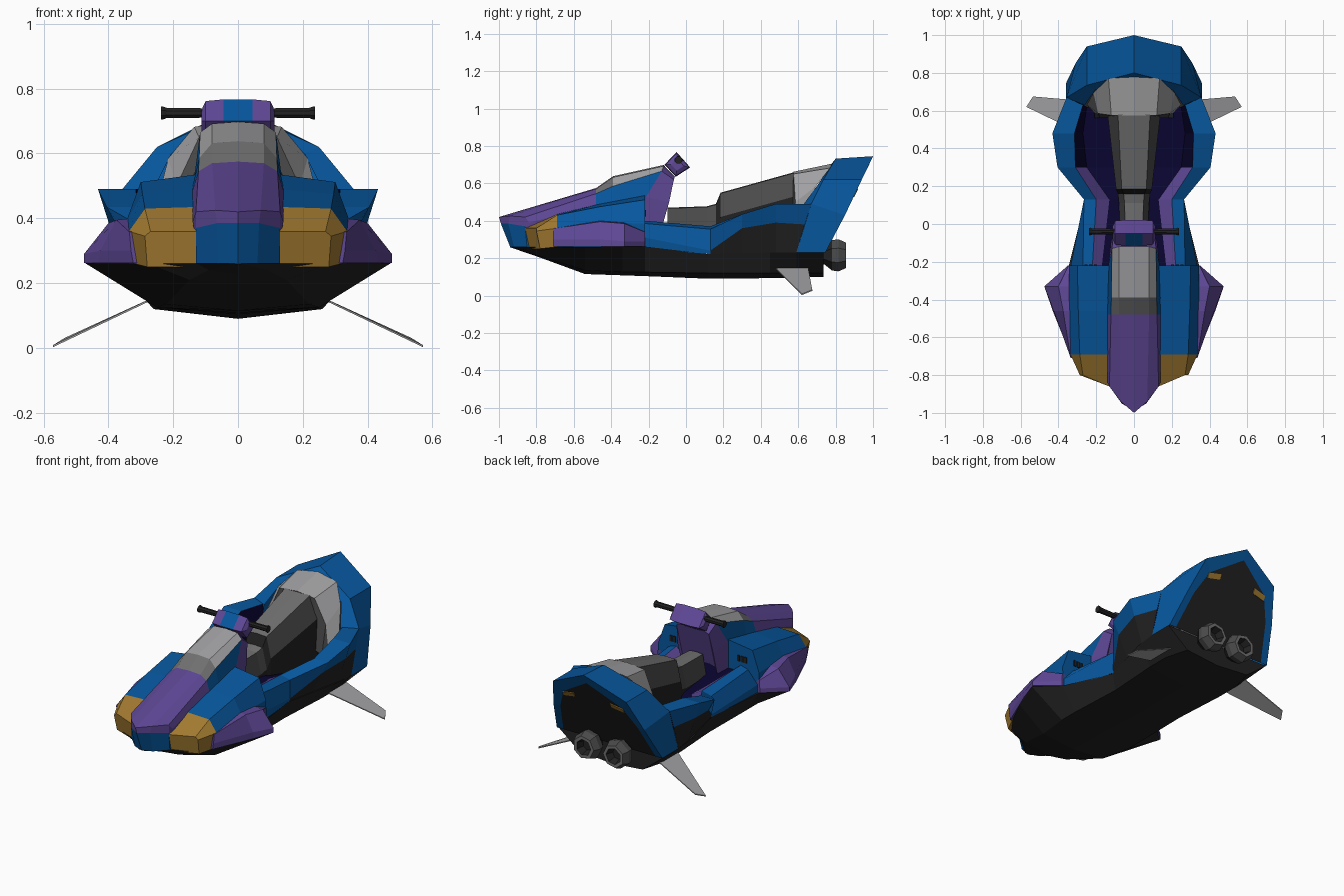
import bpy, bmesh, math
from mathutils import Vector

def mat(name, r, g, b):
    m = bpy.data.materials.new(name)
    m.diffuse_color = (r, g, b, 1)
    return m

BLUE = mat("blue", .002, .095, .34)
PURPLE = mat("purple", .112, .063, .30)
ORANGE = mat("amber", .36, .195, .03)
BLACK = mat("black", .016, .016, .016)
DARK = mat("dark grey", .07, .07, .07)
LIGHT = mat("light grey", .36, .36, .37)
GREY = mat("mid grey", .16, .16, .165)
NAVY = mat("navy", .003, .0015, .03)

def loft(name, secs, mats, rule=lambda i, j: 0, ring=False, caps=False, mirror=True):
    """Skin a row of equal-length sections, optionally mirrored over x = 0."""
    bm = bmesh.new()
    for s in ((1, -1) if mirror else (1,)):
        vs = [[bm.verts.new((p[0] * s, p[1], p[2])) for p in sec] for sec in secs]
        n = len(secs[0])
        for i in range(len(secs) - 1):
            for j in range(n if ring else n - 1):
                k = (j + 1) % n
                f = bm.faces.new((vs[i][j], vs[i][k], vs[i + 1][k], vs[i + 1][j]))
                f.material_index = rule(i, j)
        if caps:
            for e, i in ((0, 0), (-1, len(secs) - 2)):
                bm.faces.new(vs[e]).material_index = rule(i, 0)
    bmesh.ops.remove_doubles(bm, verts=bm.verts, dist=.0005)
    bmesh.ops.recalc_face_normals(bm, faces=bm.faces)
    me = bpy.data.meshes.new(name)
    bm.to_mesh(me)
    bm.free()
    for m in mats:
        me.materials.append(m)
    ob = bpy.data.objects.new(name, me)
    bpy.context.collection.objects.link(ob)
    return ob

def at_y(y, pts):
    return [(x, y, z) for x, z in pts]

def plate(name, c, u, v, t, m):
    """Thin mirrored plate: centre, two half-edge vectors, thickness vector."""
    c, u, v, t = map(Vector, (c, u, v, t))
    base = [c - u - v, c + u - v, c + u + v, c - u + v]
    loft(name, [[p - t for p in base], [p + t for p in base]], [m], ring=True, caps=True)

# hull: y, edge x, edge z, chine x, chine z, keel z
hull = [(-.94, .02, .26, .01, .26, .258), (-.85, .125, .26, .09, .24, .227),
        (-.78, .275, .26, .15, .21, .203),
        (-.54, .395, .26, .22, .135, .115), (-.34, .472, .262, .25, .125, .108),
        (-.22, .345, .262, .25, .125, .104), (.12, .26, .222, .24, .12, .09),
        (.45, .345, .23, .26, .12, .093), (.59, .36, .23, .26, .12, .096),
        (.735, .36, .23, .22, .12, .10)]
loft("hull", [at_y(y, [(0, kz), (cx, cz), (ex, ez), (0, ez)])
              for y, ex, ez, cx, cz, kz in hull], [BLACK], caps=True)

# front pods with amber noses
pod = [[(.12, -.84, .25), (.28, -.78, .25), (.287, -.80, .345), (.27, -.80, .36), (.13, -.86, .36)],
       at_y(-.69, [(.12, .26), (.32, .26), (.337, .36), (.287, .43), (.13, .435)]),
       at_y(-.46, [(.12, .26), (.34, .26), (.345, .39), (.295, .475), (.13, .49)]),
       at_y(-.22, [(.12, .26), (.34, .26), (.345, .385), (.30, .512), (.13, .535)])]
loft("front_pods", pod, [ORANGE, BLUE], lambda i, j: int(i > 0), ring=True, caps=True)

# purple side sponsons
loft("side_sponsons", [
    at_y(-.71, [(.32, .36), (.335, .358), (.33, .30), (.323, .262), (.30, .262)]),
    at_y(-.46, [(.33, .40), (.375, .395), (.425, .30), (.43, .262), (.30, .262)]),
    at_y(-.33, [(.33, .39), (.40, .385), (.475, .29), (.475, .262), (.30, .262)]),
    at_y(-.22, [(.33, .345), (.347, .34), (.35, .29), (.35, .262), (.30, .262)])],
    [PURPLE], ring=True, caps=True)

# nose ridge, windshield and steering pillar in one skin
cowl = [
    [(0, -.94, .26), (.06, -.92, .26), (.13, -.85, .26), (.13, -.83, .26), (.13, -.80, .26)],
    [(0, -.99, .385), (.065, -.95, .385), (.13, -.86, .37), (.13, -.83, .34), (.13, -.80, .30)],
    [(0, -1, .42), (.07, -.94, .425), (.13, -.86, .42), (.14, -.84, .39), (.135, -.80, .36)],
    at_y(-.48, [(0, .575), (.08, .57), (.122, .545), (.142, .48), (.135, .40)]),
    at_y(-.39, [(0, .638), (.08, .632), (.12, .585), (.142, .49), (.135, .40)]),
    [(0, -.12, .698), (.08, -.12, .692), (.117, -.13, .665), (.135, -.215, .525), (.135, -.22, .34)],
    [(0, -.06, .635), (.075, -.06, .635), (.11, -.065, .62), (.122, -.09, .50), (.122, -.14, .34)],
    at_y(-.13, [(0, .40), (.07, .40), (.11, .39), (.12, .36), (.12, .34)])]

def cowl_rule(i, j):
    if i == 0:
        return 0
    if i in (3, 4):
        return (2 if i == 4 else 3) if j < 2 else 0
    return 1
loft("nose_cowl", cowl, [BLUE, PURPLE, LIGHT, GREY], cowl_rule)

# cockpit tub: outer wall, rim, footwell and floor
tub = [
    at_y(-.22, [(.335, .25), (.335, .31), (.27, .385), (.22, .40), (.17, .36), (0, .36)]),
    at_y(.13, [(.26, .222), (.265, .24), (.265, .355), (.20, .37), (.13, .33), (0, .33)]),
    at_y(.30, [(.30, .226), (.365, .36), (.405, .435), (.31, .435), (.25, .29), (0, .29)]),
    at_y(.48, [(.345, .23), (.40, .39), (.432, .49), (.315, .49), (.27, .29), (0, .29)]),
    [(.36, .59, .23), (.36, .635, .38), (.357, .67, .49), (.27, .63, .49), (.25, .62, .29), (0, .62, .29)]]

def tub_rule(i, j):
    if j == 0 and i > 0:
        return 1
    if j == 3 and i < 2:
        return 2
    return 3 if j > 2 else 0
loft("cockpit_tub", tub, [BLUE, BLACK, PURPLE, NAVY], tub_rule)

# rear hood with black back panel
back = [(.36, .745, .23), (.31, .85, .43), (.25, .94, .62), (0, 1, .745)]
inset = [(.315, .745, .23), (.265, .847, .43), (.20, .91, .56), (0, .972, .685)]
loft("rear_hood", [
    [(.28, .60, .25), (.26, .63, .49), (.205, .71, .60), (0, .775, .70)],
    [(.36, .59, .23), (.357, .67, .49), (.25, .735, .62), (0, .80, .732)],
    back, inset, [(0, y, z) for x, y, z in inset]],
    [BLUE, BLACK], lambda i, j: int(i == 3))

# backrest shell inside the hood
loft("backrest", [
    at_y(.56, [(0, .34), (.13, .34), (.18, .32), (.21, .30)]),
    [(0, .575, .662), (.12, .575, .65), (.19, .585, .50), (.21, .59, .30)],
    [(0, .78, .705), (.135, .77, .682), (.215, .695, .585), (.25, .63, .45)]],
    [LIGHT, DARK], lambda i, j: int(i == 0))

# straddle seat: y, top z, top half width, base half width
seat = [(-.10, .47, .045, .07), (.11, .477, .05, .08), (.16, .49, .055, .085),
        (.185, .55, .065, .095), (.58, .66, .085, .14)]

def seat_rule(i, j):
    if i == 2 or j == 2:
        return 1
    return 2 if j == 1 else 0
loft("seat", [at_y(y, [(0, z), (w, z - .004), (b, z - .13), (b, .29)]) for y, z, w, b in seat],
     [GREY, BLACK, DARK], seat_rule, caps=True)

# steering console and handlebar
def diamond(x, s):
    return [(x, -.045 + s * a, .70 + s * b)
            for a, b in ((-.07, .0), (-.005, .067), (.067, -.015), (-.01, -.065))]
loft("steering_console", [diamond(0, 1), diamond(.045, 1), diamond(.10, .92), diamond(.113, .5),
                          diamond(.113, .02)],
     [PURPLE, BLUE], lambda i, j: int(i == 0 and j == 0), ring=True)

def turned(name, axis, c, prof, n, mats, rule=lambda i, j: 0):
    """Mirrored turned part along x or y from (offset, radius) pairs."""
    secs = []
    for o, r in prof:
        ring = []
        for k in range(n):
            a = 2 * math.pi * (k + .5) / n
            u, v = r * math.cos(a), r * math.sin(a)
            ring.append((o, c[1] + u, c[2] + v) if axis == 'x' else (c[0] + u, o, c[2] + v))
        secs.append(ring)
    loft(name, secs, mats, rule, ring=True, caps=True)

turned("handlebar", 'x', (0, -.04, .725),
       [(.08, .014), (.12, .016), (.22, .017), (.232, .022), (.237, .021)], 8, [BLACK])

# twin thrusters with recessed nozzles
turned("thrusters", 'y', (.102, 0, .215),
       [(.70, .045), (.74, .05), (.78, .083), (.815, .088), (.855, .07), (.855, .05), (.81, .035)],
       7, [BLACK, DARK, GREY], lambda i, j: {2: 1, 3: 1, 4: 2}.get(i, 0))

# rear stabiliser fins
fin = [(.24, .46, .16), (.57, .62, .003), (.535, .675, .025), (.24, .65, .16)]
loft("stabiliser_fins", [fin, [(x, y, z + .006) for x, y, z in fin]], [LIGHT], ring=True, caps=True)

# tail lights on the back panel and vents behind the pods
plate("tail_lights", (.165, .906, .55), (.042, -.004, -.008), (0, .007, .0144), (0, .004, -.002), ORANGE)
for k in range(3):
    plate("pod_vents", (.205 + .025 * k, -.217, .44), (.008, 0, 0), (0, 0, .018), (0, .003, 0), BLACK)
